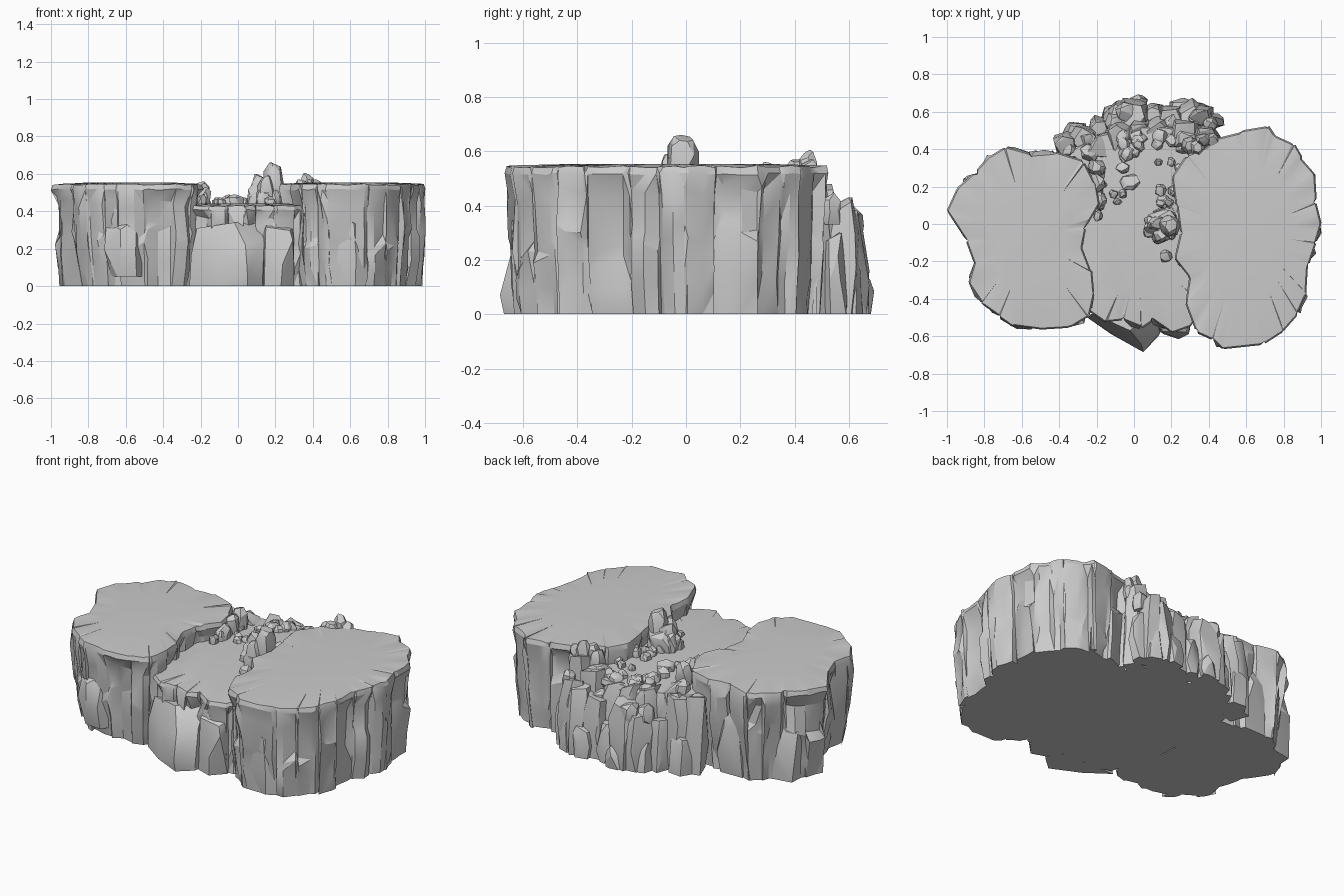
import bpy, bmesh, math, random
from mathutils import Vector

if "Cube" in bpy.data.objects:
    bpy.data.objects.remove(bpy.data.objects["Cube"])

random.seed(23)
R = random.uniform


def finish(name, bm):
    bmesh.ops.recalc_face_normals(bm, faces=bm.faces)
    me = bpy.data.meshes.new(name)
    bm.to_mesh(me)
    bm.free()
    ob = bpy.data.objects.new(name, me)
    bpy.context.collection.objects.link(ob)
    bpy.ops.object.select_all(action='DESELECT')
    ob.select_set(True)
    bpy.context.view_layer.objects.active = ob
    bpy.ops.object.shade_smooth_by_angle(angle=math.radians(24))
    return ob


def plateau(name, outline, top, rise, taper, swell=0.012):
    """Flat-topped cliff: every outline edge (clockwise) is one rock column, cracks between."""
    pts = [Vector((x, y, 0)) for x, y in outline]
    cen = sum(pts, Vector()) / len(pts)
    levels = [0, .2, .42, .5, .8, .95, 1]
    cols = []                                 # (position, outward, offsets, heights)
    for i, a in enumerate(pts):
        b = pts[(i + 1) % len(pts)]
        d = b - a
        n = Vector((-d.y, d.x, 0)).normalized()
        brk = random.choice([2, 3, 3, 4, 9])  # level where the column steps back
        low, high = R(-.02, swell), R(-.04, .002)
        offs = [(low if k < brk else high) - taper * max(0, 1 - l * 1.6)
                for k, l in enumerate(levels)]
        offs[-2] = R(-.01, .003)
        offs[-1] = min(offs[-2], 0) - .008
        mid, slope = R(-.16, .2), R(-.14, .14)
        for t in (R(.04, .12), R(.3, .7), R(.86, .96)):
            bend = R(-.012, .016) if .2 < t < .8 else R(-.012, .004)
            zs = [l * top + ((mid + slope * (t - .5) * 2) * top * (1 - abs(l - .46) * 2)
                             if 0 < k < 5 else 0) for k, l in enumerate(levels)]
            cols.append((a + d * t, n, [o + (bend + R(-.012, .01)) * (k < 5)
                                        for k, o in enumerate(offs)], zs))
        if random.random() < .5:              # crack, closing towards the top
            c = R(-.04, -.015)
            cols.append((b, (b - cen).normalized(),
                         [c * (1 if k < 5 else .5) - taper * max(0, 1 - l * 1.6)
                          for k, l in enumerate(levels)], [l * top for l in levels]))
    bm = bmesh.new()
    rings = []
    for k in range(len(levels)):
        ring = []
        for p, n, o, zs in cols:
            q = p + n * o[k]
            ring.append(bm.verts.new((q.x, q.y, zs[k] + (R(-.006, .003) if k > 4 else 0))))
        rings.append(ring)
    # gently domed top
    rings.append([bm.verts.new(cen.lerp(v.co, .62).to_tuple()[:2] + (top + rise,)) for v in rings[-1]])
    m = len(cols)
    for r0, r1 in zip(rings, rings[1:]):
        for i in range(m):
            j = (i + 1) % m
            bm.faces.new((r0[i], r0[j], r1[j], r1[i]))
    bm.faces.new(rings[0])
    bm.faces.new(rings[-1])
    bmesh.ops.triangulate(bm, faces=[f for f in bm.faces if len(f.verts) == 4])
    return finish(name, bm)


def hull(bm, coords):
    res = bmesh.ops.convex_hull(bm, input=[bm.verts.new(c) for c in coords])
    junk = [v for v in set(res['geom_interior'] + res['geom_unused'])
            if isinstance(v, bmesh.types.BMVert)]
    bmesh.ops.delete(bm, geom=junk, context='VERTS')


def add_rock(bm, x, y, z0, z1, rx, ry=None, tip=.55, lean=(0, 0), n=6):
    """Irregular convex rock standing between z0 and z1."""
    ry = ry or rx * R(.75, 1.15)
    h = z1 - z0
    ph = R(0, 6.28)
    ta, slant = R(0, 6.28), R(.05, .22) * min(1, rx / h * 2)
    co = []
    for f, s in ((0, .95), (.35, 1.04), (.72, .95), (1, tip)):
        for i in range(n):
            a = ph + 6.283 * (i + R(-.35, .35)) / n
            k = s * R(.78, 1.06)
            drop = slant * (1 - math.cos(a - ta)) if f == 1 else 0
            zz = z0 + h * (f - drop + (R(-.1, .1) if 0 < f < 1 else 0))
            co.append((x + rx * k * math.cos(a) + lean[0] * f,
                       y + ry * k * math.sin(a) + lean[1] * f, zz))
    co.append((x + lean[0] + rx * tip * .6 * math.cos(ta), y + lean[1] + ry * tip * .6 * math.sin(ta), z1))
    hull(bm, co)


def rocks(name, specs):
    bm = bmesh.new()
    for s in specs:
        add_rock(bm, *s[:5], **(s[5] if len(s) > 5 else {}))
    return finish(name, bm)


# the three plateaus
plateau("left_plateau", [
    (-1.005, .07), (-.95, .19), (-.85, .28), (-.77, .37), (-.69, .42), (-.55, .38), (-.42, .39),
    (-.26, .34), (-.2, .22), (-.18, .1), (-.25, -.02), (-.27, -.12), (-.22, -.25), (-.21, -.37),
    (-.24, -.5), (-.34, -.56), (-.5, -.57), (-.65, -.55), (-.72, -.5), (-.82, -.43),
    (-.895, -.32), (-.86, -.2), (-.9, -.09)], .545, .008, .05)
plateau("right_plateau", [
    (.45, .47), (.57, .5), (.72, .525), (.75, .48), (.86, .43), (.9, .36), (.97, .28), (.98, .12),
    (1.01, 0), (.98, -.1), (.94, -.22), (.93, -.38), (.88, -.49), (.8, -.58), (.7, -.645),
    (.47, -.67), (.42, -.62), (.33, -.58), (.27, -.42), (.29, -.28), (.21, -.18), (.24, -.05),
    (.22, .1), (.2, .25), (.28, .37), (.38, .41)], .545, .008, .03)
plateau("middle_shelf", [
    (-.32, -.4), (-.34, 0), (-.36, .38), (-.2, .48), (0, .52), (.2, .52), (.4, .47), (.4, 0),
    (.4, -.45), (.31, -.55), (.2, -.59), (.1, -.52), (.04, -.56), (-.06, -.52), (-.15, -.53),
    (-.25, -.46)], .43, .012, .0)

# wedge-shaped blocks at the foot of the cliffs
bm = bmesh.new()
hull(bm, [(-.26, -.49, 0), (-.12, -.59, 0), (.05, -.67, 0), (.05, -.685, .07), (.13, -.6, 0), (.15, -.5, 0),
          (-.25, -.5, .17), (-.1, -.6, .19), (.04, -.645, .22), (.14, -.58, .25),
          (-.22, -.48, .31), (-.02, -.57, .34), (.13, -.54, .27), (.1, -.45, .35)])
add_rock(bm, .22, -.52, 0, .36, .1, .1, .85)
add_rock(bm, -.58, -.48, .05, .38, .12, .09, .6, (-.04, 0))
add_rock(bm, .62, -.55, 0, .42, .13, .11, .8)
add_rock(bm, -.82, .16, 0, .36, .12, .13, .7)
add_rock(bm, -.55, .31, 0, .4, .11, .09, .7)
finish("foot_blocks", bm)

# stepped columns of the collapsed back wall
specs = []
for x, y, h, r in [(-.36, .43, .46, .085), (-.27, .46, .44, .09), (-.19, .42, .49, .09),
                   (-.18, .51, .3, .08), (-.08, .47, .46, .1), (-.08, .58, .36, .09),
                   (.0, .59, .39, .09), (.03, .49, .46, .1), (.1, .59, .24, .08),
                   (.13, .5, .44, .1), (.2, .58, .37, .09), (.27, .5, .48, .1),
                   (.3, .59, .4, .08), (.36, .58, .43, .08), (.38, .48, .53, .09),
                   (.41, .55, .3, .07), (-.31, .48, .24, .08), (.02, .635, .13, .06),
                   (.25, .62, .2, .07), (.36, .61, .2, .06), (-.12, .59, .17, .06)]:
    specs.append((x, y, 0, h, r, dict(tip=.78, lean=(0, -.01), n=5)))
    # blocks caught on the column head
    if h > .35:
        specs.append((x + R(-.05, .05), y + R(-.05, .02), h - .1, h + R(-.02, .02), r * R(.5, .7)))
rocks("back_columns", specs)

# boulder on the shelf with shards leaning around it
specs = [(.15, 0, .42, .57, .1, dict(ry=.09)), (.18, -.01, .44, .66, .06, dict(tip=.6, lean=(.02, 0))),
         (.12, .0, .44, .6, .055, dict(tip=.6)), (.15, -.05, .44, .59, .05),
         (.17, -.17, .42, .48, .035)]
for i in range(7):
    a = 6.283 * i / 7
    specs.append((.15 + .07 * math.cos(a), .065 * math.sin(a) - .01, .42, R(.49, .56), R(.03, .045)))
rocks("boulder", specs)

# rubble on both sides of the shelf and at the rim of the right plateau
specs = [(-.02, .22, .42, .49, .055, dict(ry=.05)), (-.06, .3, .42, .49, .04),
         (.37, .45, .48, .605, .045, dict(tip=.5)), (.34, .41, .48, .57, .045),
         (.42, .45, .5, .57, .04), (-.2, .3, .43, .56, .05), (-.2, .22, .43, .55, .05),
         (-.19, .13, .43, .53, .05), (.3, .42, .43, .55, .05)]
for i in range(9):
    specs.append((R(-.2, -.13), R(.04, .3), .42, R(.45, .5), R(.02, .038)))
    specs.append((.17 + R(-.05, .06), R(.08, .24), .42, R(.45, .51), R(.02, .038)))
for i in range(12):
    specs.append((R(-.2, .32), R(.36, .47), .4, R(.45, .49), R(.035, .055)))
for x, y in [(-.09, .12), (-.06, .16), (-.11, .16), (.13, .33), (.24, .3), (.2, .33)]:
    specs.append((x, y, .42, .475, .025))
rocks("rubble", specs)
